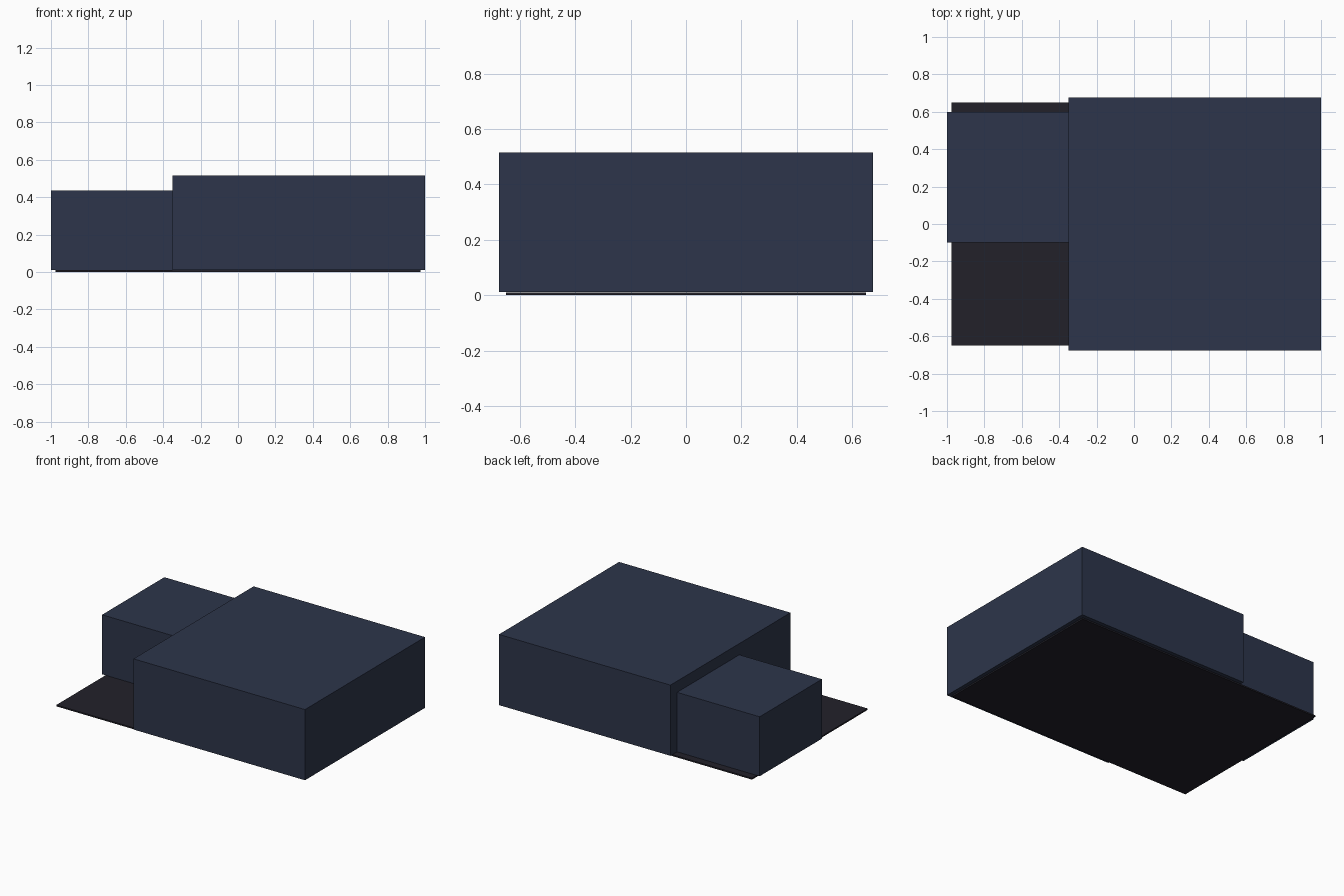
import bpy

# Remove the default cube
cube = bpy.data.objects.get("Cube")
if cube:
    bpy.data.objects.remove(cube, do_unlink=True)


def make_material(name, colour):
    mat = bpy.data.materials.new(name)
    mat.use_nodes = True
    mat.diffuse_color = colour
    bsdf = next(n for n in mat.node_tree.nodes if n.type == "BSDF_PRINCIPLED")
    bsdf.inputs["Base Color"].default_value = colour
    return mat


def make_box(name, low, high, mat):
    """Box spanning two opposite corners."""
    bpy.ops.mesh.primitive_cube_add(size=1)
    box = bpy.context.object
    box.name = name
    for v in box.data.vertices:
        v.co = [h if c > 0 else l for c, l, h in zip(v.co, low, high)]
    box.data.materials.append(mat)
    return box


navy = make_material("dark navy", (0.026, 0.036, 0.069, 1))
charcoal = make_material("charcoal", (0.016, 0.015, 0.023, 1))

# Thin ground slab under both blocks
make_box("base_slab", (-0.975, -0.65, 0), (0.975, 0.65, 0.01), charcoal)

# Large block and the lower wing on its right side
make_box("main_block", (-0.35, -0.675, 0.012), (1, 0.675, 0.515), navy)
make_box("side_block", (-1, -0.1, 0.012), (-0.35, 0.6, 0.435), navy)
